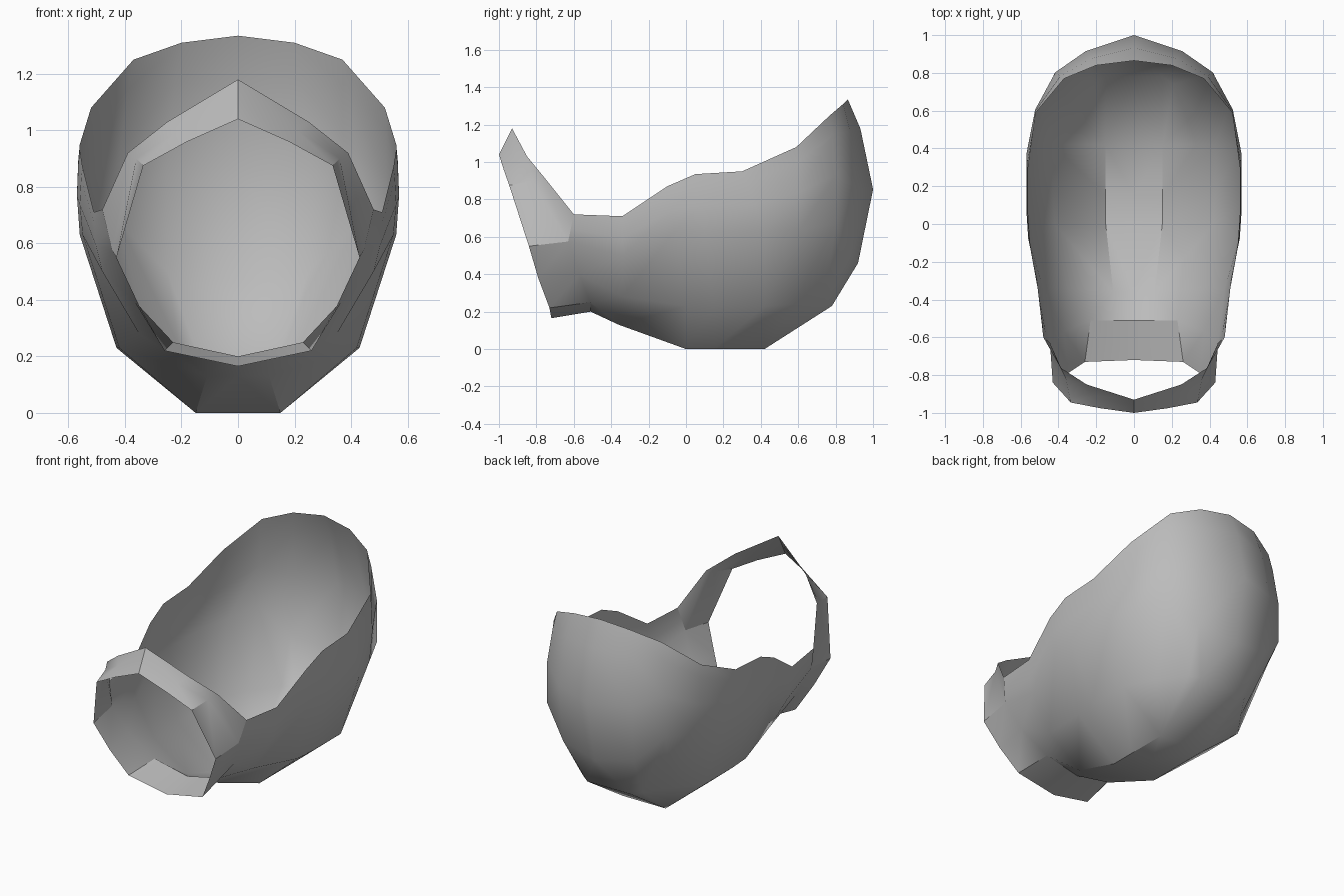
import bpy
import bmesh
from mathutils import Vector

default = bpy.data.objects.get("Cube")
if default:
    bpy.data.objects.remove(default, do_unlink=True)

# one plain grey for the whole shell
GREY = (0.5, 0.5, 0.5, 1)
grey = bpy.data.materials.new("plain grey")
grey.use_nodes = True
grey.diffuse_color = GREY
grey.node_tree.nodes["Principled BSDF"].inputs["Base Color"].default_value = GREY


def skin(bm, rows, keep=lambda row, column: True):
    """Span quads between neighbouring rows of points."""
    grid = [[bm.verts.new(point) for point in row] for row in rows]
    for r in range(len(grid) - 1):
        for c in range(len(grid[r]) - 1):
            if keep(r, c):
                bm.faces.new((grid[r][c], grid[r][c + 1],
                              grid[r + 1][c + 1], grid[r + 1][c]))


def finish(bm, name, centre):
    """Mirror the half, weld it, face it outward and shade it."""
    bmesh.ops.mirror(bm, geom=bm.verts[:] + bm.edges[:] + bm.faces[:],
                     axis='X', merge_dist=0.001)
    bmesh.ops.remove_doubles(bm, verts=bm.verts[:], dist=0.002)
    bmesh.ops.dissolve_degenerate(bm, edges=bm.edges[:], dist=0.001)
    loose = [v for v in bm.verts if not v.link_faces]
    bmesh.ops.delete(bm, geom=loose, context='VERTS')
    bmesh.ops.recalc_face_normals(bm, faces=bm.faces[:])
    bm.normal_update()
    outward = sum(f.normal.dot(f.calc_center_median() - centre) * f.calc_area()
                  for f in bm.faces)
    if outward < 0:
        bmesh.ops.reverse_faces(bm, faces=bm.faces[:])
    mesh = bpy.data.meshes.new(name)
    bm.to_mesh(mesh)
    bm.free()
    mesh.materials.append(grey)
    obj = bpy.data.objects.new(name, mesh)
    bpy.context.collection.objects.link(obj)
    bpy.ops.object.select_all(action='DESELECT')
    obj.select_set(True)
    bpy.context.view_layer.objects.active = obj
    bpy.ops.object.shade_smooth_by_angle(angle=0.59)
    return obj


# half shell guide lines, each running from the front opening round to the back
heel = (0, .42, 0)
corner = (.15, .42, 0)
middle = [(0, -.72, .165), (0, -.51, .2), (0, -.36, .13), (0, 0, 0), (0, .15, 0)] + [heel] * 5
keel = [(.26, -.73, .22), (.23, -.51, .25), (.11, -.36, .13), (.15, 0, 0),
        (.15, .15, 0), corner, corner, corner, corner, heel]
low = [(.35, -.79, .38), (.37, -.57, .4), (.35, -.34, .28), (.42, 0, .23), (.43, .15, .23),
       (.43, .42, .23), (.32, .58, .24), (.21, .74, .24), (.15, .78, .23), (0, .78, .23)]
belly = [(.43, -.84, .55), (.445, -.63, .575), (.48, -.34, .5), (.55, -.06, .63), (.56, .1, .63),
         (.56, .42, .63), (.5, .61, .64), (.42, .8, .67), (.25, .88, .5), (0, .92, .46)]
rim = [(.43, -.84, .55), (.48, -.6, .72), (.51, -.34, .71), (.55, -.1, .87), (.56, .05, .935),
       (.56, .3, .95), (.52, .59, 1.08), (.37, .77, 1.25), (.2, .84, 1.31), (0, .865, 1.335)]
bulge = [0, 0, .01, .01, .01, .01, .015, .025, .06, .105]


def between(t, swell):
    """A line between belly and rim, swollen away from the middle."""
    points = []
    for b, r, amount in zip(belly, rim, bulge):
        p = Vector(b).lerp(Vector(r), t)
        away = Vector((p.x, max(p.y - .42, 0), 0)).normalized()
        points.append(p + away * amount * swell)
    return points


# open scooped shell
bm = bmesh.new()
rows = [middle, keel, low, belly, between(.45, 1), between(.82, .55), rim]
skin(bm, rows, lambda row, column: row < 3 or column > 0)
finish(bm, "scooped_shell", Vector((0, 0, .7)))

# folded collar arching over the front opening
front_edge = [(.43, -.84, .55), (.335, -.945, .875), (.18, -.975, .96), (0, -1, 1.04)]
fold = [(.445, -.63, .575), (.36, -.82, .9), (.21, -.91, 1), (0, -.965, 1.11)]
back_edge = [(.48, -.6, .72), (.39, -.76, .92), (.25, -.85, 1.03), (0, -.93, 1.18)]
bm = bmesh.new()
skin(bm, [front_edge, fold, back_edge])
finish(bm, "front_collar", Vector((0, -.8, .6)))
